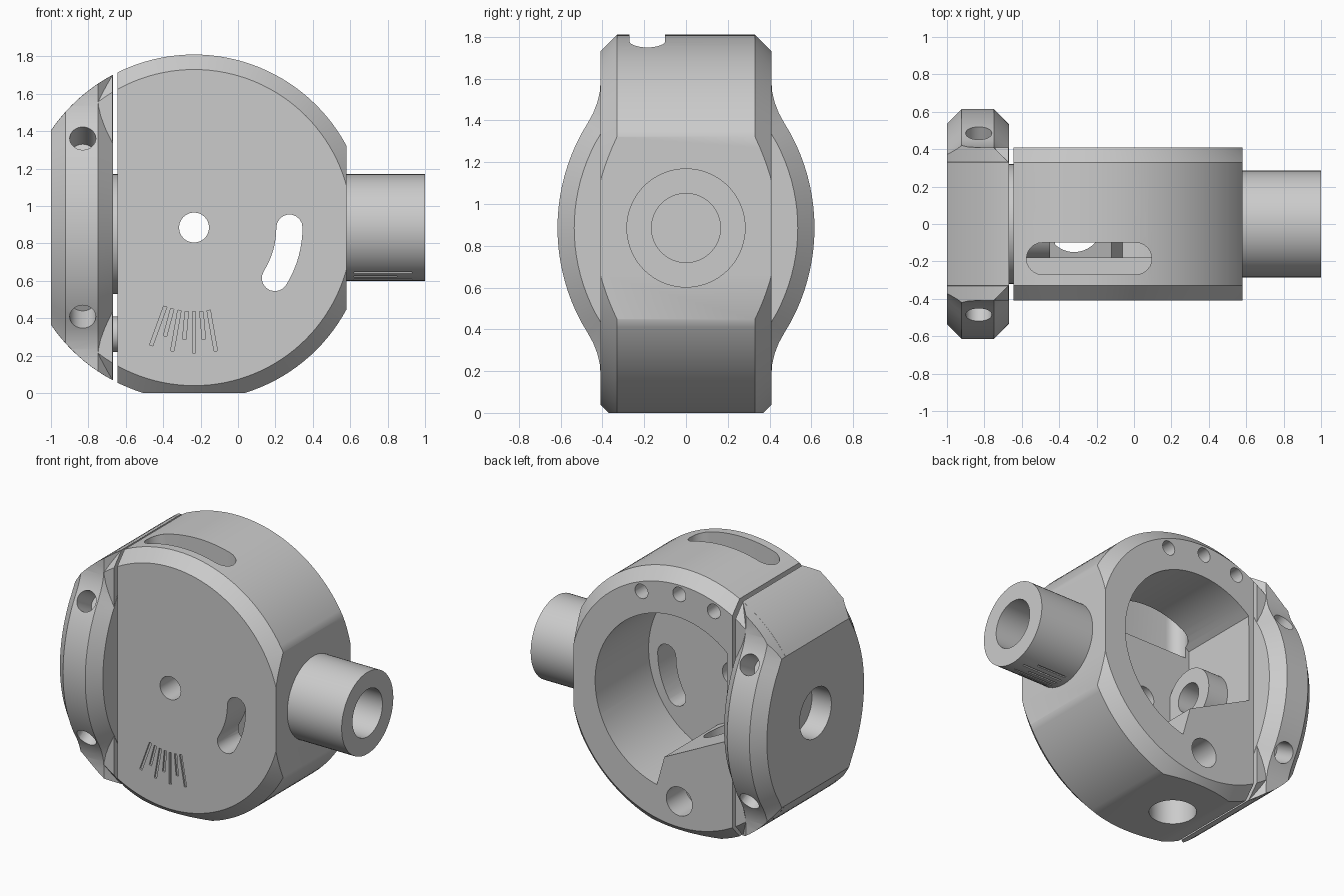
import bpy
import bmesh
from math import pi, sin, cos, sqrt, radians
from mathutils import Matrix, Vector

cube = bpy.data.objects.get("Cube")
if cube:
    bpy.data.objects.remove(cube, do_unlink=True)

CX, CZ, R = -0.235, 0.885, 0.925     # centre and radius of the housing disc
HALF, CHAMFER = 0.41, 0.08           # half thickness and edge chamfer
AXES = {"X": Matrix.Rotation(pi / 2, 4, "Y"),
        "Y": Matrix.Rotation(-pi / 2, 4, "X"),
        "Z": Matrix.Identity(4)}


def finish(name, bm):
    bmesh.ops.recalc_face_normals(bm, faces=bm.faces)
    bmesh.ops.triangulate(bm, faces=[f for f in bm.faces if len(f.verts) > 4])
    mesh = bpy.data.meshes.new(name)
    bm.to_mesh(mesh)
    bm.free()
    obj = bpy.data.objects.new(name, mesh)
    bpy.context.collection.objects.link(obj)
    return obj


def box(name, lo, hi, turn=Matrix.Identity(4)):
    lo, hi = Vector(lo), Vector(hi)
    bm = bmesh.new()
    bmesh.ops.create_cube(bm, size=1)
    bm.transform(turn @ Matrix.Translation((lo + hi) / 2) @ Matrix.Diagonal((*(hi - lo), 1)))
    return finish(name, bm)


def lathe(name, profile, centre, axis, segments=64, tilt=Matrix.Identity(4)):
    """Turn (radius, distance along axis) points into a closed solid."""
    bm = bmesh.new()
    rings = [[bm.verts.new((r * cos(a), r * sin(a), h))
              for a in (2 * pi * i / segments for i in range(segments))]
             for r, h in profile]
    for low, high in zip(rings, rings[1:]):
        for i in range(segments):
            j = (i + 1) % segments
            bm.faces.new((low[i], low[j], high[j], high[i]))
    bm.faces.new(rings[0])
    bm.faces.new(rings[-1])
    bm.transform(Matrix.Translation(centre) @ tilt @ AXES[axis])
    return finish(name, bm)


def rod(name, centre, radius, length, axis, segments=48, tilt=Matrix.Identity(4)):
    return lathe(name, [(radius, -length / 2), (radius, length / 2)],
                 centre, axis, segments, tilt)


def chamfered_disc(name):
    small, inner = R - CHAMFER, HALF - CHAMFER
    return lathe(name, [(small, -HALF), (R, -inner), (R, inner), (small, HALF)],
                 (CX, 0, CZ), "Y", 128)


def prism(name, points, offset, bevel=0):
    """Extrude a closed 3D outline by an offset, optionally bevelling both rims."""
    bm = bmesh.new()
    face = bm.faces.new([bm.verts.new(p) for p in points])
    out = bmesh.ops.extrude_face_region(bm, geom=[face])["geom"]
    bmesh.ops.translate(bm, verts=[g for g in out if isinstance(g, bmesh.types.BMVert)],
                        vec=offset)
    if bevel:
        rim = [e for e in bm.edges if any(len(f.verts) > 4 for f in e.link_faces)]
        bmesh.ops.bevel(bm, geom=rim, offset=bevel, segments=1, affect="EDGES")
    return finish(name, bm)


def combine(obj, operation, *others):
    """Apply boolean operations in turn and discard the helper shapes."""
    for other in others:
        before = len(obj.data.vertices)
        for solver in ("MANIFOLD", "EXACT"):
            mod = obj.modifiers.new("cut", "BOOLEAN")
            mod.operation, mod.solver, mod.object = operation, solver, other
            bpy.context.view_layer.update()
            deps = bpy.context.evaluated_depsgraph_get()
            mesh = bpy.data.meshes.new_from_object(obj.evaluated_get(deps))
            obj.modifiers.clear()
            if len(mesh.vertices) not in (0, before):
                break
        obj.data = mesh
        bpy.data.objects.remove(other, do_unlink=True)


def smooth(*objs):
    bpy.ops.object.select_all(action="DESELECT")
    for obj in objs:
        obj.select_set(True)
    bpy.context.view_layer.objects.active = objs[0]
    bpy.ops.object.shade_smooth_by_angle(angle=radians(30))


def polar(r, degrees, y, x0=CX, z0=CZ):
    a = radians(degrees)
    return Vector((x0 + r * cos(a), y, z0 + r * sin(a)))


# Housing: chamfered disc with flat sides and base
housing = chamfered_disc("housing")
combine(housing, "INTERSECT", box("trim", (-0.645, -1, 0), (0.58, 1, 2)))

# Rear cavity, with a sloping block left at the lower left
FLOOR = -0.18
cavity = [polar(0.615, a, FLOOR, -0.2, 0.89) for a in range(131, -80, -4)]
cavity += [Vector((-0.12, FLOOR, 0.5)), Vector((-0.605, FLOOR, 0.74))]

# Curved slot about the pivot hole
outer = [polar(0.58, a, -0.6) for a in range(-32, 1, 4)]
inner = [polar(0.44, a, -0.6) for a in range(0, -33, -4)]
round_top = [polar(0.07, a, -0.6, CX + 0.51, CZ) for a in range(20, 180, 20)]
end = polar(0.51, -32, 0)
round_low = [polar(0.07, a, -0.6, end.x, end.z) for a in range(168, 320, 20)]

# Rounded window through the top
window = []
for x, start in ((0.01, -90), (-0.49, 90)):
    window += [Vector((x + 0.085 * cos(radians(a)), -0.185 + 0.085 * sin(radians(a)), 1.3))
               for a in range(start, start + 181, 15)]
combine(housing, "DIFFERENCE",
        prism("cavity", cavity, (0, 1, 0)),
        prism("slot", outer + round_top + inner + round_low, (0, 0.5, 0)),
        rod("pivot_hole", (CX, -0.35, CZ), 0.08, 0.6, "Y"),
        prism("window", window, (0, 0, 1)),
        rod("base_hole", (-0.32, 0, 0.2), 0.15, 0.9, "Z"),
        rod("rear_hole", (CX, 0.4, 0.22), 0.1, 0.4, "Y"))

# Cover screw holes around the rear rim
combine(housing, "DIFFERENCE", *[rod("screw_hole", polar(0.78, a, HALF), 0.05, 0.3, "Y", 24)
                                 for a in (68, 90, 110)])

# Graduation ticks on the front
for i in range(7):
    turn = Matrix.Translation((CX, 0, CZ)) @ Matrix.Rotation(radians(5 * i - 10), 4, "Y")
    length = 0.22 if i % 2 == 0 else 0.15
    combine(housing, "DIFFERENCE", box("tick", (-0.009, -0.5, -0.45 - length),
                                       (0.009, -HALF + 0.012, -0.45), turn))

# Hollow shaft with tick grooves underneath
shaft = lathe("shaft", [(0.285, 0.57), (0.285, 1), (0.165, 1), (0.165, 0.6)],
              (0, 0, CZ), "X")
for i in range(6):
    turn = Matrix.Translation((0, 0, CZ)) @ Matrix.Rotation(radians(9 * i - 32), 4, "X")
    combine(shaft, "DIFFERENCE", box("groove", (0.62, -0.006, -0.4),
                                     (0.93 - 0.08 * (i % 2), 0.006, -0.275), turn))

# Side plate: continuation of the disc plus a bulge that flares into it
BULGE, JOIN, REACH = 0.95, 0.5, 0.7


def bulge_width(d):
    d = abs(d)
    if d < JOIN:
        return 0.615 - BULGE + sqrt(BULGE ** 2 - d * d)
    edge = bulge_width(JOIN - 1e-6)
    t = min(1, (d - JOIN) / (REACH - JOIN))
    return HALF - 0.001 + (edge - HALF) * (1 - t) ** 2


plate = chamfered_disc("side_plate")
side = [Vector((-1.001, bulge_width(0.05 * i), CZ + 0.05 * i)) for i in range(-18, 19)]
outline = side + [Vector((p.x, -p.y, p.z)) for p in reversed(side)]
bulge = prism("bulge", outline, (0.332, 0, 0), CHAMFER)
combine(bulge, "INTERSECT", rod("trim", (CX, 0, CZ), R - 0.0005, 3, "Y", 128))
combine(plate, "INTERSECT", box("trim", (-1.1, -1, 0), (-0.67, 1, 2)))
combine(plate, "UNION", bulge)
combine(plate, "INTERSECT", box("trim", (-1, -1, 0), (-0.6, 1, 2)))
combine(plate, "DIFFERENCE", rod("counterbore", (-1, 0, CZ), 0.175, 0.3, "X"),
        rod("bolt_hole", (-0.8, 0, CZ), 0.06, 1, "X"))
for y in (-1, 1):
    for z in (-1, 1):
        tilt = Matrix.Rotation(radians(30) * y * z, 4, "X")
        combine(plate, "DIFFERENCE", rod("bolt_hole", (-0.83, 0.5 * y, CZ + 0.485 * z),
                                         0.07, 0.4, "Y", 32, tilt))

# Spacer ring, inner hub and locating pin bridging the gap
spacer = rod("spacer", (-0.6575, 0, 0.85), 0.32, 0.035, "X", 64)
hub = lathe("hub", [(0.2, -0.65), (0.2, -0.45), (0.1, -0.45), (0.1, -0.6)],
            (0, 0, CZ), "X")
pin = rod("locating_pin", (-0.65, 0, 0.315), 0.095, 0.16, "X")

smooth(housing, shaft, plate, spacer, hub, pin)
